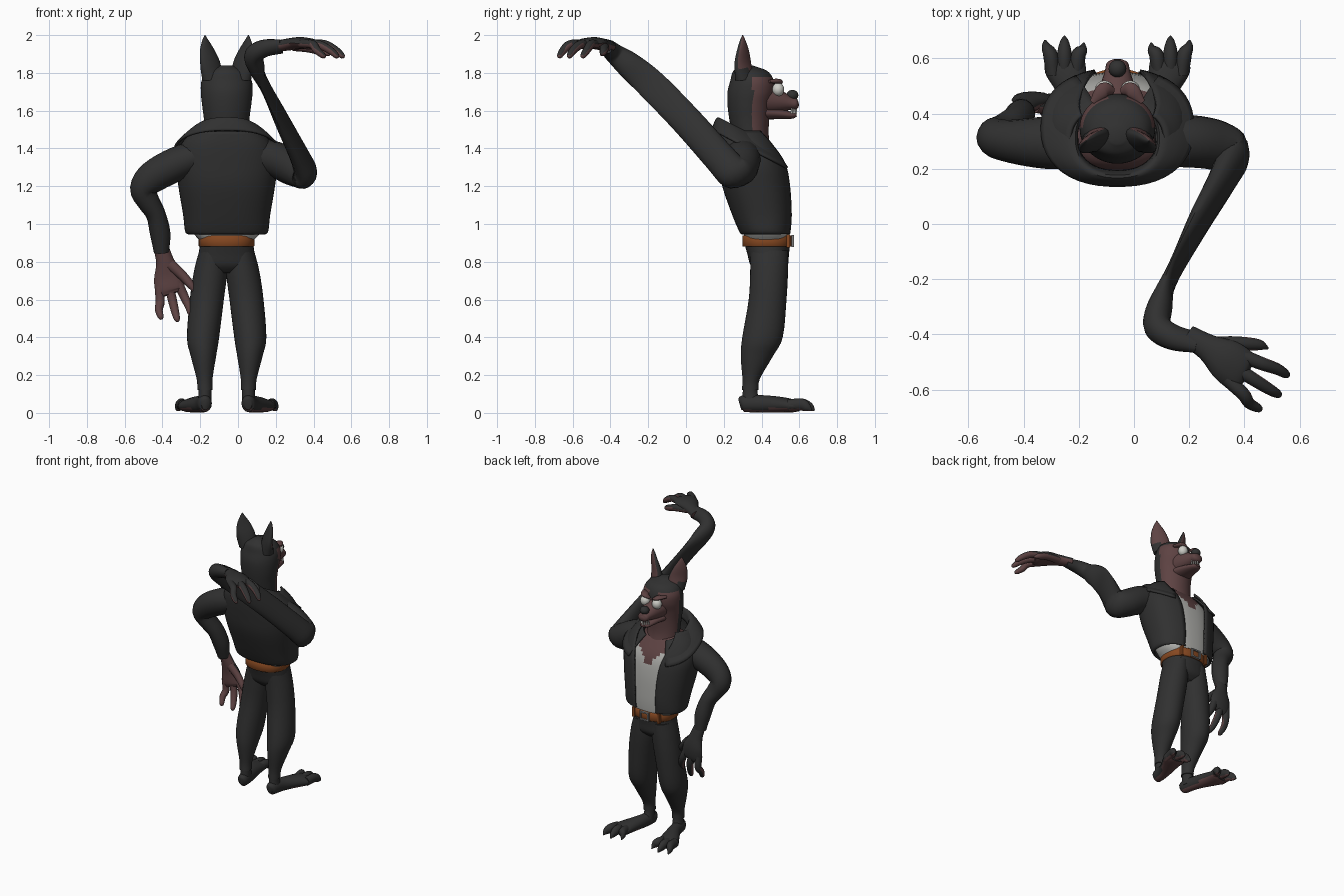
import bpy, bmesh, math
from mathutils import Vector, Matrix

if "Cube" in bpy.data.objects:
    bpy.data.objects.remove(bpy.data.objects["Cube"])

MID = -0.06  # the body's centre line


def material(name, r, g, b):
    m = bpy.data.materials.new(name)
    m.diffuse_color = (r, g, b, 1)
    m.use_nodes = True
    node = next(n for n in m.node_tree.nodes if n.type == 'BSDF_PRINCIPLED')
    node.inputs["Base Color"].default_value = (r, g, b, 1)
    node.inputs["Roughness"].default_value = 0.8
    return m


DARK = material("charcoal", .03, .03, .03)
SKIN = material("brown skin", .11, .055, .055)
LEATHER = material("belt leather", .24, .065, .015)
SHIRT = material("pale shirt", .42, .42, .4)
METAL = material("buckle metal", .2, .2, .2)
IVORY = material("ivory", .6, .6, .56)


def finish(name, bm, mats, rule=None):
    """Turn a bmesh into a smooth object, colouring faces by a rule."""
    bmesh.ops.recalc_face_normals(bm, faces=bm.faces)
    for f in bm.faces:
        if rule and rule(f.calc_center_median(), f.normal):
            f.material_index = 1
    mesh = bpy.data.meshes.new(name)
    bm.to_mesh(mesh)
    bm.free()
    for m in mats:
        mesh.materials.append(m)
    ob = bpy.data.objects.new(name, mesh)
    bpy.context.collection.objects.link(ob)
    bpy.ops.object.select_all(action='DESELECT')
    ob.select_set(True)
    bpy.context.view_layer.objects.active = ob
    bpy.ops.object.shade_smooth_by_angle(angle=math.radians(50))
    return ob


def refine(rows, steps):
    """Catmull-Rom interpolation of the rows."""
    rows = [Vector(r) for r in rows]
    ext = [rows[0] * 2 - rows[1]] + rows + [rows[-1] * 2 - rows[-2]]
    out = []
    for a, b, c, d in zip(ext, ext[1:], ext[2:], ext[3:]):
        for k in range(steps):
            t = k / steps
            out.append((b * 2 + (c - a) * t + (a * 2 - b * 5 + c * 4 - d) * t**2
                        + (b * 3 - a - c * 3 + d) * t**3) / 2)
    return out + [rows[-1]]


def bridge(name, rings, mats, rule=None, closed=True):
    bm = bmesh.new()
    loops = [[bm.verts.new(p) for p in ring] for ring in rings]
    n = len(loops[0])
    for lo, hi in zip(loops, loops[1:]):
        for i in range(n if closed else n - 1):
            j = (i + 1) % n
            bm.faces.new((lo[i], lo[j], hi[j], hi[i]))
    if closed:
        bm.faces.new(loops[0])
        bm.faces.new(loops[-1])
    return finish(name, bm, mats, rule)


def loft(name, rows, mats, rule=None, steps=4, n=32, power=2, tilt=0):
    """Stack level rings (x, y, z, half width, half depth, front gap angle)."""
    closed = len(rows[0]) == 5
    rings = []
    for row in refine(rows, steps):
        x, y, z, a, b = row[:5]
        gap = 0 if closed else row[5]
        ring = []
        for i in range(n):
            t = gap + 2 * (math.pi - gap) * i / (n if closed else n - 1)
            s, c = (math.copysign(abs(v) ** (2 / power), v) for v in (math.sin(t), math.cos(t)))
            ring.append(Vector((x + a * s, y + b * c, z - tilt * b * c)))
        rings.append(ring)
    ob = bridge(name, rings, mats, rule, closed)
    if not closed:
        mod = ob.modifiers.new("cloth thickness", 'SOLIDIFY')
        mod.thickness, mod.offset = 0.012, 0
    return ob


def tube(name, rows, ref, mats, rule=None, steps=4, n=16):
    """Sweep rings (x, y, z, radius along ref, radius across) along a path."""
    rows = refine(rows, steps)
    pts = [Vector(r[:3]) for r in rows]
    rings = []
    for i, row in enumerate(rows):
        t = (pts[min(i + 1, len(pts) - 1)] - pts[max(i - 1, 0)]).normalized()
        u = Vector(ref) - t * t.dot(Vector(ref))
        u.normalize()
        v = t.cross(u)
        angles = [math.tau * k / n for k in range(n)]
        rings.append([pts[i] + u * row[3] * math.cos(a) + v * row[4] * math.sin(a) for a in angles])
    return bridge(name, rings, mats, rule)


def blob(name, centre, size, mat):
    bm = bmesh.new()
    bmesh.ops.create_uvsphere(bm, u_segments=20, v_segments=12, radius=1,
                              matrix=Matrix.Translation(centre) @ Matrix.Diagonal((*size, 1)))
    return finish(name, bm, [mat])


def box(name, centre, size, mat):
    bm = bmesh.new()
    bmesh.ops.create_cube(bm, size=1, matrix=Matrix.Translation(centre) @ Matrix.Diagonal((*size, 1)))
    return finish(name, bm, [mat])


# Head and neck, with a lighter face
def is_face(p, n):
    stripe = abs(p.x - MID) < .03 and p.z > 1.73
    return p.y > .355 and p.z < 1.775 and not stripe


loft("head", [(MID, .37, 1.33, .11, .1), (MID, .345, 1.45, .115, .095), (MID, .335, 1.55, .12, .105),
              (MID, .335, 1.63, .13, .115), (MID, .345, 1.7, .137, .125), (MID, .35, 1.76, .132, .115),
              (MID, .34, 1.81, .1, .09), (MID, .32, 1.84, .03, .03)],
     [DARK, SKIN], is_face, steps=6, n=48)
tube("muzzle", [(MID, .38, 1.66, .09, .1), (MID, .48, 1.65, .065, .07), (MID, .55, 1.64, .038, .047),
                (MID, .585, 1.635, .028, .038), (MID, .597, 1.635, .01, .015)], (0, 0, 1), [SKIN])
tube("lower_jaw", [(MID, .38, 1.59, .04, .085), (MID, .48, 1.585, .03, .06), (MID, .56, 1.575, .018, .038),
                   (MID, .585, 1.578, .008, .02)], (0, 0, 1), [SKIN])
blob("nose", (MID, .563, 1.682), (.032, .032, .028), DARK)
for k in range(-3, 4):
    bm = bmesh.new()
    spot = Matrix.Translation((MID + k * .01, .583 - abs(k) * .008, 1.6))
    bmesh.ops.create_cone(bm, segments=8, radius1=.006, radius2=.003, depth=.03, cap_ends=True, matrix=spot)
    finish("tooth", bm, [IVORY])

for side in (-1, 1):
    blob("eye", (MID + side * .047, .488, 1.712), (.034, .032, .036), IVORY)
    tube("brow", [(MID + side * .015, .482, 1.735, .008, .012), (MID + side * .05, .485, 1.755, .014, .028),
                  (MID + side * .09, .44, 1.755, .008, .012)], (0, 0, 1), [SKIN])
    # Ears, brown on the hollow side
    facing = Vector((side * .6, .8, 0))
    tube("ear", [(MID + side * .075, .31, 1.77, .06, .045), (MID + side * .088, .3, 1.85, .062, .03),
                 (MID + side * .105, .3, 1.92, .045, .02), (MID + side * .113, .3, 1.97, .02, .012),
                 (MID + side * .115, .3, 2, .002, .002)],
         (.8, -side * .6, 0), [DARK, SKIN], lambda p, n: n.dot(facing) > .6 and p.z > 1.82)

# Shirt with bare chest above the neckline
loft("shirt", [(MID, .43, .91, .14, .115), (MID, .425, .96, .18, .125), (MID, .405, 1.05, .2, .145),
               (MID, .375, 1.2, .22, .165), (MID, .355, 1.32, .22, .16), (MID, .33, 1.41, .17, .125),
               (MID, .33, 1.46, .1, .08)],
     [SHIRT, SKIN], lambda p, n: p.z > 1.27 + abs(p.x - MID), n=64, steps=5, power=2.4)

# Open jacket and folded collar
loft("jacket", [(MID, .425, .95, .2, .128, .32), (MID, .42, .965, .215, .134, .32),
                (MID, .405, 1.05, .225, .155, .3), (MID, .375, 1.2, .25, .177, .3),
                (MID, .355, 1.32, .262, .175, .36), (MID, .322, 1.42, .235, .15, .55),
                (MID, .3, 1.49, .17, .125, .8)],
     [DARK], n=48, power=2.4)
loft("collar", [(MID, .32, 1.43, .15, .13, .55), (MID, .31, 1.49, .155, .137, .5),
                (MID, .33, 1.45, .215, .175, .5), (MID, .35, 1.39, .275, .21, .52)],
     [DARK], n=40, power=2.3, tilt=.5)

# Belt and buckle
loft("belt", [(MID, .43, .88, .143, .128), (MID, .43, .885, .148, .132), (MID, .43, .935, .148, .132),
              (MID, .43, .94, .143, .128)], [LEATHER], steps=1, n=40, power=2.3)
for side in (-1, 1):
    box("belt_loop", (MID + side * .1, .541, .91), (.018, .02, .07), LEATHER)
    box("buckle_side", (MID + side * .032, .565, .91), (.01, .012, .06), METAL)
    box("buckle_bar", (MID, .565, .91 + side * .026), (.07, .012, .01), METAL)

# Trousers, feet and toes
loft("trouser_hips", [(MID, .43, .9, .14, .122), (MID, .435, .84, .148, .11), (MID, .44, .78, .15, .098),
                      (MID, .44, .74, .1, .06)], [DARK], power=2.3)


def sole(p, n):
    return n.z < -.6 and p.z < .05


for side in (-1, 1):
    def out(d):
        return MID + side * d

    loft("trouser_leg", [(out(.075), .44, .86, .07, .1), (out(.085), .44, .75, .088, .1),
                         (out(.105), .432, .6, .09, .1), (out(.125), .405, .4, .085, .107),
                         (out(.123), .375, .3, .067, .085), (out(.117), .345, .18, .042, .046),
                         (out(.115), .34, .12, .04, .044)], [DARK])
    loft("ankle", [(out(.115), .34, .17, .035, .038), (out(.115), .34, .1, .034, .04),
                   (out(.118), .35, .04, .038, .055)], [DARK])
    tube("foot", [(out(.113), .285, .045, .03, .02), (out(.115), .31, .05, .045, .037),
                  (out(.13), .4, .048, .046, .042), (out(.165), .5, .043, .042, .06),
                  (out(.19), .57, .037, .034, .075), (out(.195), .6, .033, .025, .06)],
         (0, 0, 1), [DARK, SKIN], sole)
    for spread, tip in ((-.05, .655), (0, .68), (.05, .665)):
        x = .192 + spread
        tube("toe", [(out(x - spread * .2), .54, .04, .03, .026), (out(x), .61, .045, .032, .027),
                     (out(x + spread * .3), tip - .025, .03, .024, .018),
                     (out(x + spread * .4), tip, .012, .004, .004)],
             (0, 0, 1), [DARK, SKIN], sole)


# Hands: the frame runs along the fingers, towards the thumb, out of the palm
def hand(name, wrist, along, thumb, palm):
    along, thumb, palm = (Vector(v).normalized() for v in (along, thumb, palm))

    def part(label, rows):
        path = []
        for u, v, w, a, b in rows:
            p = Vector(wrist) + along * u + thumb * v + palm * w
            path.append((*p, a, b))
        tube(name + label, path, palm, [DARK, SKIN], lambda p, n: n.dot(palm) > -.25, n=12)

    part("_palm", [(-.03, 0, 0, .028, .04), (.05, 0, -.01, .032, .048), (.13, -.005, -.018, .032, .075),
                   (.2, -.015, -.012, .028, .078), (.225, -.015, -.005, .014, .06)])
    for root, tip, reach in ((.035, .057, .36), (-.015, -.02, .37), (-.065, -.1, .335)):
        part("_finger", [(.17, root, -.015, .022, .025), (.25, (root + tip) / 2, -.01, .023, .024),
                         (reach - .05, tip, .02, .021, .021), (reach - .01, tip, .05, .015, .015),
                         (reach, tip, .06, .004, .004)])
    part("_thumb", [(.07, .02, 0, .024, .03), (.14, .065, .008, .024, .026),
                    (.21, .1, .03, .02, .02), (.245, .105, .045, .005, .005)])


# Hanging arm
tube("hanging_sleeve", [(-.18, .3, 1.37, .1, .08), (-.32, .295, 1.32, .095, .09), (-.45, .3, 1.25, .078, .085),
                        (-.502, .315, 1.185, .07, .07), (-.475, .335, 1.12, .062, .06),
                        (-.435, .365, 1.05, .06, .052), (-.412, .395, .95, .055, .054),
                        (-.405, .415, .85, .04, .04)], (0, 1, 0), [DARK])
hand("hanging_hand", (-.4, .42, .85), (.27, .08, -.96), (.96, 0, .27), (0, -1, -.08))

# Raised arm, its forearm flattened like a ribbon
tube("raised_sleeve", [(.06, .3, 1.37, .095, .095), (.2, .3, 1.34, .095, .095), (.3, .285, 1.29, .092, .09),
                       (.355, .25, 1.275, .09, .065), (.325, .17, 1.36, .085, .05),
                       (.23, 0, 1.55, .082, .035), (.14, -.18, 1.735, .08, .018),
                       (.095, -.3, 1.84, .07, .045), (.085, -.37, 1.895, .055, .05),
                       (.14, -.41, 1.93, .045, .048), (.23, -.43, 1.94, .03, .045)],
     (0, .7, .7), [DARK], steps=6)
hand("raised_hand", (.22, -.42, 1.94), (.87, -.5, 0), (.5, .87, 0), (0, 0, -1))
